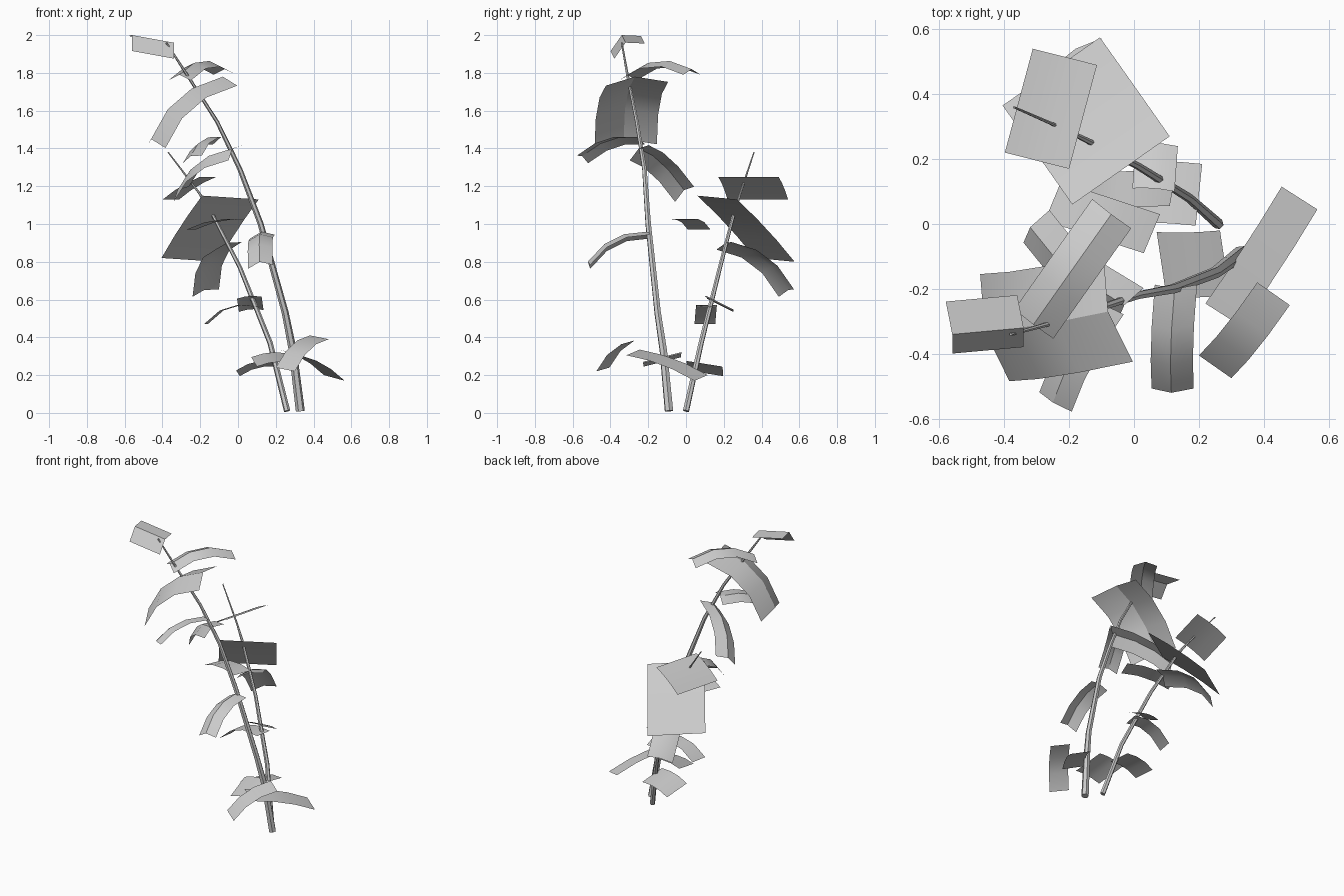
import bpy
import bmesh
from mathutils import Vector

if "Cube" in bpy.data.objects:
    bpy.data.objects.remove(bpy.data.objects["Cube"], do_unlink=True)


def make_material(name, colour):
    material = bpy.data.materials.new(name)
    material.use_nodes = True
    material.diffuse_color = colour
    material.node_tree.nodes["Principled BSDF"].inputs["Base Color"].default_value = colour
    return material


GREY = make_material("plain_grey", (0.6, 0.6, 0.6, 1))


def smooth(obj):
    bpy.ops.object.select_all(action="DESELECT")
    obj.select_set(True)
    bpy.context.view_layer.objects.active = obj
    bpy.ops.object.shade_smooth_by_angle()


def stem(name, thickness, points):
    """Tapered tube through the given points."""
    curve = bpy.data.curves.new(name, "CURVE")
    curve.dimensions = "3D"
    curve.bevel_depth = thickness
    curve.bevel_resolution = 1
    curve.use_fill_caps = True
    spline = curve.splines.new("POLY")
    spline.points.add(len(points) - 1)
    for i, (point, target) in enumerate(zip(points, spline.points)):
        target.co = (*point, 1)
        target.radius = 1 - 0.8 * i / (len(points) - 1)
    obj = bpy.data.objects.new(name, curve)
    bpy.context.collection.objects.link(obj)
    bpy.ops.object.select_all(action="DESELECT")
    obj.select_set(True)
    bpy.context.view_layer.objects.active = obj
    bpy.ops.object.convert(target="MESH")
    obj = bpy.context.object
    obj.data.materials.clear()
    obj.data.materials.append(GREY)
    smooth(obj)


def leaf(name, base, tip, side, bow=0.0, crease=0.0):
    """Card from base to tip, bowed along its length and creased down the middle."""
    base, tip, side = Vector(base), Vector(tip), Vector(side)
    normal = (tip - base).cross(side).normalized()
    if normal.z < 0:
        normal.negate()
    bm = bmesh.new()
    rows = []
    segments = 3
    for i in range(segments + 1):
        t = i / segments
        centre = base.lerp(tip, t) + normal * bow * 4 * t * (1 - t)
        rows.append([bm.verts.new(centre + side * s - normal * crease * abs(s))
                     for s in (-1, 0, 1)])
    for near, far in zip(rows, rows[1:]):
        for k in range(2):
            bm.faces.new((near[k], near[k + 1], far[k + 1], far[k]))
    bm.normal_update()
    if sum(face.normal.dot(normal) for face in bm.faces) < 0:
        bmesh.ops.reverse_faces(bm, faces=bm.faces[:])
    mesh = bpy.data.meshes.new(name)
    bm.to_mesh(mesh)
    bm.free()
    mesh.materials.append(GREY)
    obj = bpy.data.objects.new(name, mesh)
    bpy.context.collection.objects.link(obj)
    smooth(obj)


# Stems
stem("tall_stem", 0.024, [
    (0.33, -0.09, 0.01), (0.29, -0.12, 0.33), (0.25, -0.15, 0.53), (0.12, -0.2, 1.0),
    (0.01, -0.22, 1.29), (-0.11, -0.26, 1.54), (-0.27, -0.31, 1.79), (-0.38, -0.34, 1.96)])
stem("short_stem", 0.017, [
    (0.26, 0.0, 0.01), (0.17, 0.08, 0.37), (0.01, 0.18, 0.77), (-0.15, 0.26, 1.08),
    (-0.21, 0.29, 1.17), (-0.37, 0.36, 1.38)])

# Leaves of the tall stem, from the top down
leaf("top_leaf", base=(-0.34, -0.32, 1.96), tip=(-0.56, -0.34, 2.0),
     side=(-0.01, 0.08, 0.04), crease=0.05)
leaf("arched_upper_leaf", base=(-0.31, -0.31, 1.79), tip=(-0.07, 0.03, 1.82),
     side=(0.06, -0.045, 0), bow=0.06, crease=0.03)
leaf("broad_upper_leaf", base=(-0.08, -0.27, 1.78), tip=(-0.46, -0.33, 1.45),
     side=(-0.045, 0.165, 0.01), bow=0.07, crease=0.05)
leaf("front_upper_leaf", base=(-0.09, -0.25, 1.46), tip=(-0.25, -0.55, 1.36),
     side=(0.05, -0.03, 0.02), bow=0.04, crease=0.02)
leaf("back_upper_leaf", base=(-0.03, -0.25, 1.4), tip=(-0.32, -0.01, 1.18),
     side=(0.04, 0.05, 0.04), bow=0.05, crease=0.03)
leaf("front_middle_leaf", base=(0.125, -0.2, 0.96), tip=(0.115, -0.52, 0.8),
     side=(0.065, 0, 0.01), bow=0.05, crease=0.03)
leaf("front_low_leaf", base=(0.43, -0.215, 0.4), tip=(0.25, -0.44, 0.23),
     side=(0.05, -0.035, -0.01), bow=0.04)
leaf("left_low_leaf", base=(0.275, -0.28, 0.32), tip=(0.51, 0.08, 0.185),
     side=(0.055, -0.035, -0.015), bow=0.02)
leaf("flat_low_leaf", base=(0.28, -0.12, 0.29), tip=(0.085, -0.125, 0.27),
     side=(-0.015, 0.1, 0.025), bow=0.015)

# Leaves of the short stem, from the top down
leaf("short_stem_top_leaf", base=(-0.157, 0.33, 1.25), tip=(-0.355, 0.38, 1.13),
     side=(0.043, 0.16, 0), bow=0.01)
leaf("broad_back_leaf", base=(-0.04, 0.165, 1.14), tip=(-0.255, 0.47, 0.81),
     side=(0.15, 0.105, -0.01), bow=0.01)
leaf("right_middle_leaf", base=(0.055, -0.03, 1.02), tip=(-0.25, 0.07, 0.97),
     side=(0.025, 0.06, 0), bow=0.025)
leaf("back_middle_leaf", base=(-0.06, 0.21, 0.9), tip=(-0.18, 0.54, 0.65),
     side=(0.07, 0.04, 0.02), bow=0.06, crease=0.02)
leaf("right_lower_leaf", base=(0.12, 0.11, 0.56), tip=(-0.17, 0.1, 0.47),
     side=(0.01, 0.055, 0), bow=0.05)
leaf("back_lower_leaf", base=(0.13, 0.17, 0.58), tip=(0.0, 0.18, 0.57),
     side=(0.005, 0.07, -0.035), bow=0.01)
leaf("right_low_leaf", base=(0.2, 0.09, 0.26), tip=(0.0, 0.1, 0.21),
     side=(0.01, 0.095, -0.015), bow=0.02)
